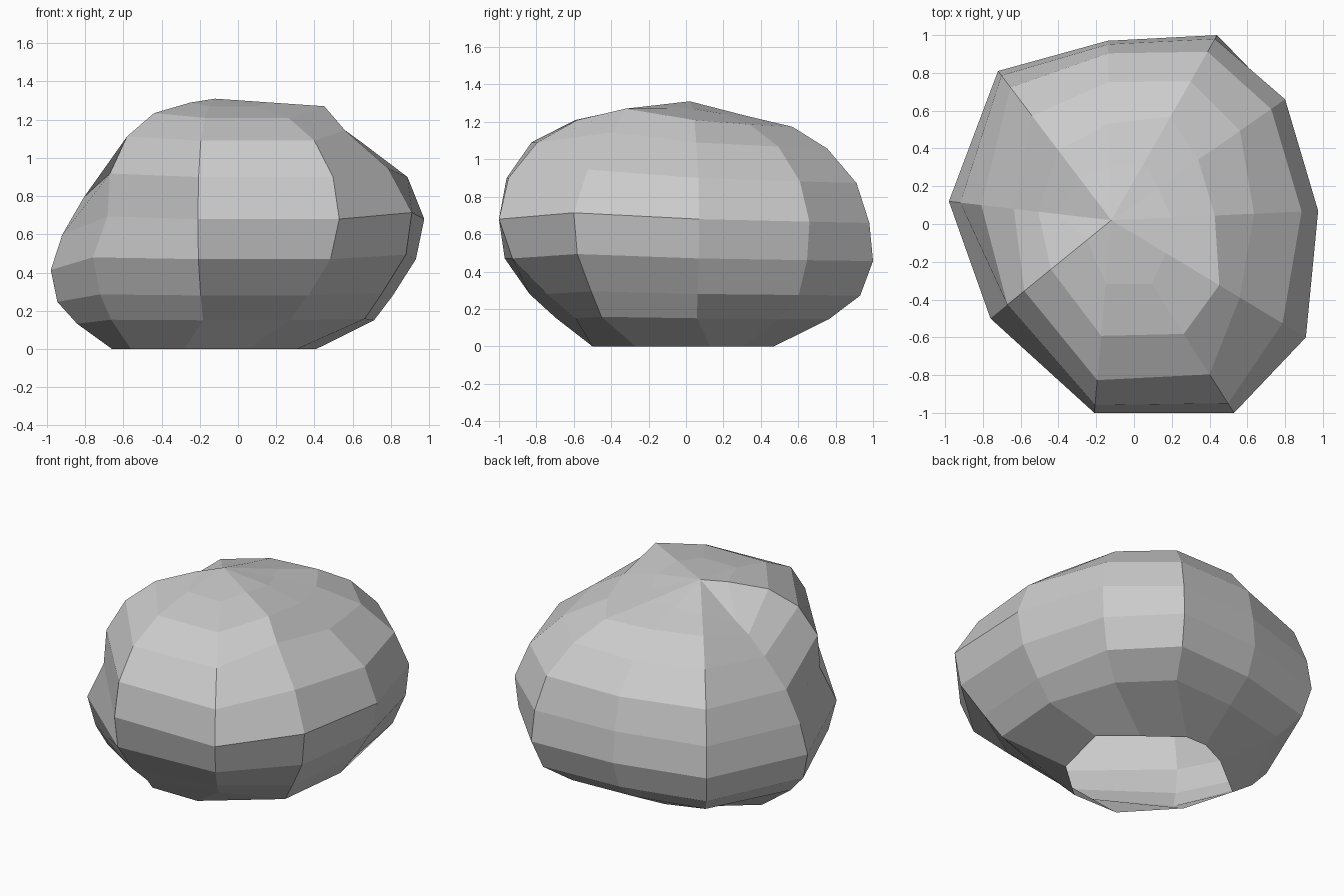
import bpy, bmesh

# Ring heights, and the vertical axis through the off-centre summit
LEVELS = [0.15, 0.28, 0.47, 0.68, 0.90, 1.09, 1.21, 1.27]
AX, AY, TOP = -0.12, 0.02, 1.31

# Irregular rim of the open underside
BASE = [(.41, .13), (.20, .30), (-.02, .47), (-.17, .47), (-.36, .38),
        (-.66, .14), (-.56, -.20), (-.28, -.50), (.05, -.50), (.31, -.27)]

# Ten meridians: widest outline point, height scale, reach fraction per level
MERIDIANS = [
    ((0.975, 0.07), 1.00, [.76, .85, .96, 1.0, .92, .69, .50, .29]),
    ((0.80, 0.66), 0.98, [.75, .91, .98, 1.0, .92, .74, .50, .27]),
    ((0.44, 1.00), 0.97, [.76, .93, 1.0, .98, .91, .75, .56, .31]),
    ((-.14, 0.97), 0.97, [.76, .93, 1.0, .98, .93, .77, .54, .30]),
    ((-.72, 0.81), 0.95, [.78, .94, 1.0, .97, .89, .70, .47, .28]),
    ((-.98, 0.12), 0.88, [.84, .96, 1.0, .93, .80, .60, .45, .34]),
    ((-.76, -.50), 1.02, [.85, .94, 1.0, .88, .86, .72, .50, .20]),
    ((-.21, -1.0), 1.00, [.70, .84, .97, 1.0, .96, .83, .60, .33]),
    ((0.53, -1.0), 1.00, [.60, .75, .93, 1.0, .95, .80, .59, .33]),
    ((0.91, -.60), 1.05, [.76, .85, .97, 1.0, .88, .66, .555, .28]),
]

bm = bmesh.new()
rings = [[bm.verts.new((x, y, 0)) for x, y in BASE]]
for k, z in enumerate(LEVELS):
    rings.append([bm.verts.new((AX + (x - AX) * f[k], AY + (y - AY) * f[k],
                                min(z * s, 1.29)))
                  for (x, y), s, f in MERIDIANS])
n = len(MERIDIANS)

# Sides of the boulder, left open underneath
for lower, upper in zip(rings, rings[1:]):
    for i in range(n):
        j = (i + 1) % n
        bm.faces.new((lower[i], lower[j], upper[j], upper[i]))

# Summit fan
summit = bm.verts.new((AX, AY, TOP))
for i in range(n):
    bm.faces.new((rings[-1][i], rings[-1][(i + 1) % n], summit))

mesh = bpy.data.meshes.new("boulder")
bm.to_mesh(mesh)
bm.free()
boulder = bpy.data.objects.new("boulder", mesh)
bpy.context.collection.objects.link(boulder)
